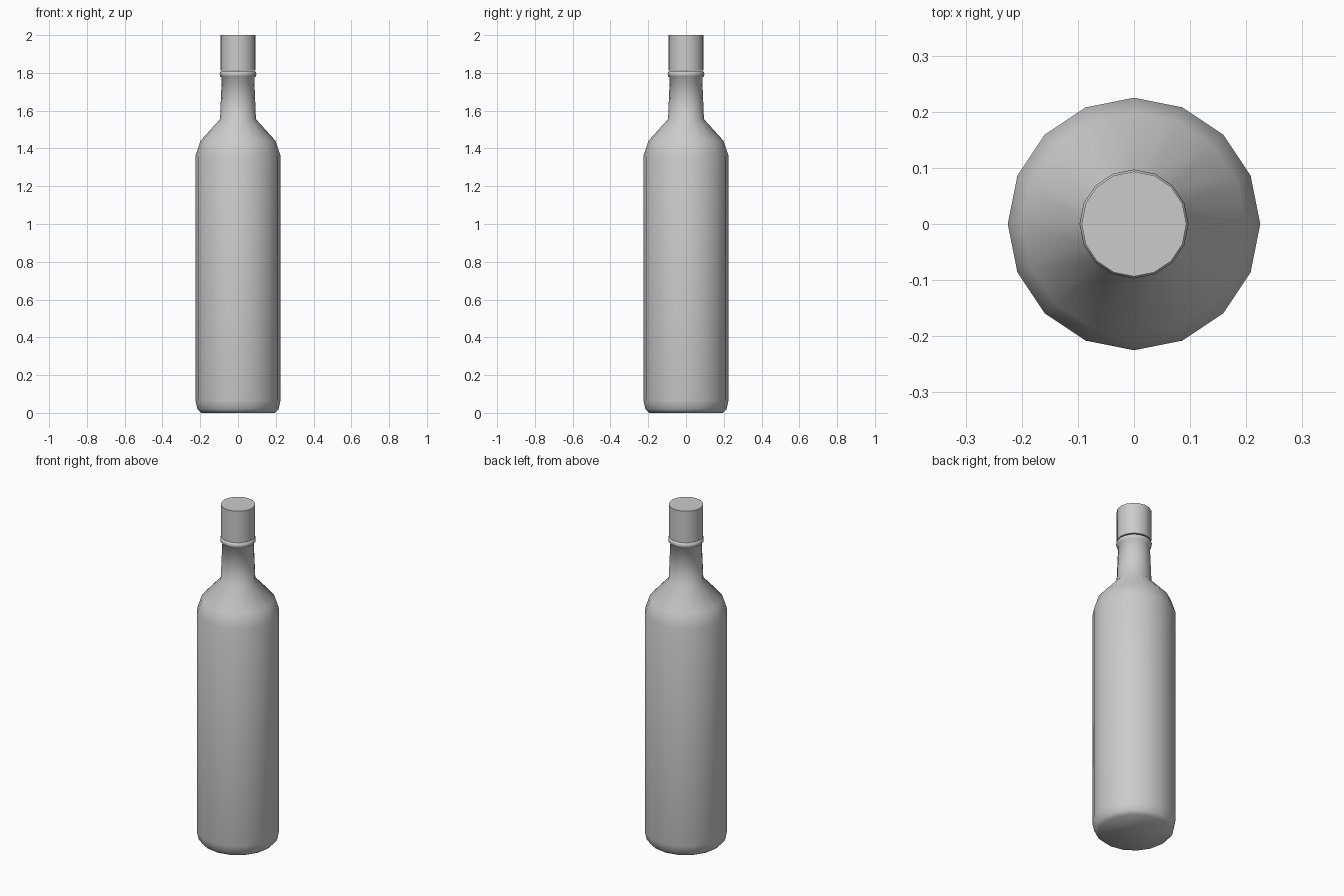
import bpy, bmesh, math

if "Cube" in bpy.data.objects:
    bpy.data.objects.remove(bpy.data.objects["Cube"])

SIDES = 16


def lathe(name, profile, angle):
    """Revolve (radius, z) pairs around z and close both ends."""
    bm = bmesh.new()
    rings = []
    for r, z in profile:
        rings.append([bm.verts.new((r * math.cos(2 * math.pi * i / SIDES),
                                    r * math.sin(2 * math.pi * i / SIDES), z))
                      for i in range(SIDES)])
    for lo, hi in zip(rings, rings[1:]):
        for i in range(SIDES):
            j = (i + 1) % SIDES
            bm.faces.new((lo[i], lo[j], hi[j], hi[i]))
    bm.faces.new(rings[0][::-1])
    bm.faces.new(rings[-1])
    mesh = bpy.data.meshes.new(name)
    bm.to_mesh(mesh)
    bm.free()
    obj = bpy.data.objects.new(name, mesh)
    bpy.context.collection.objects.link(obj)
    bpy.ops.object.select_all(action='DESELECT')
    obj.select_set(True)
    bpy.context.view_layer.objects.active = obj
    bpy.ops.object.shade_smooth_by_angle(angle=math.radians(angle))
    return obj


# Bottle: rounded foot, straight body, two-step shoulder, tapering neck, lip ring
lathe("bottle", [
    (0.195, 0.0), (0.215, 0.02), (0.225, 0.065),
    (0.225, 1.36), (0.199, 1.44), (0.095, 1.555),
    (0.086, 1.775), (0.095, 1.782), (0.097, 1.795), (0.094, 1.805), (0.086, 1.81),
], 60)

# Cap
lathe("cap", [(0.0935, 1.812), (0.0935, 2.0)], 40)
